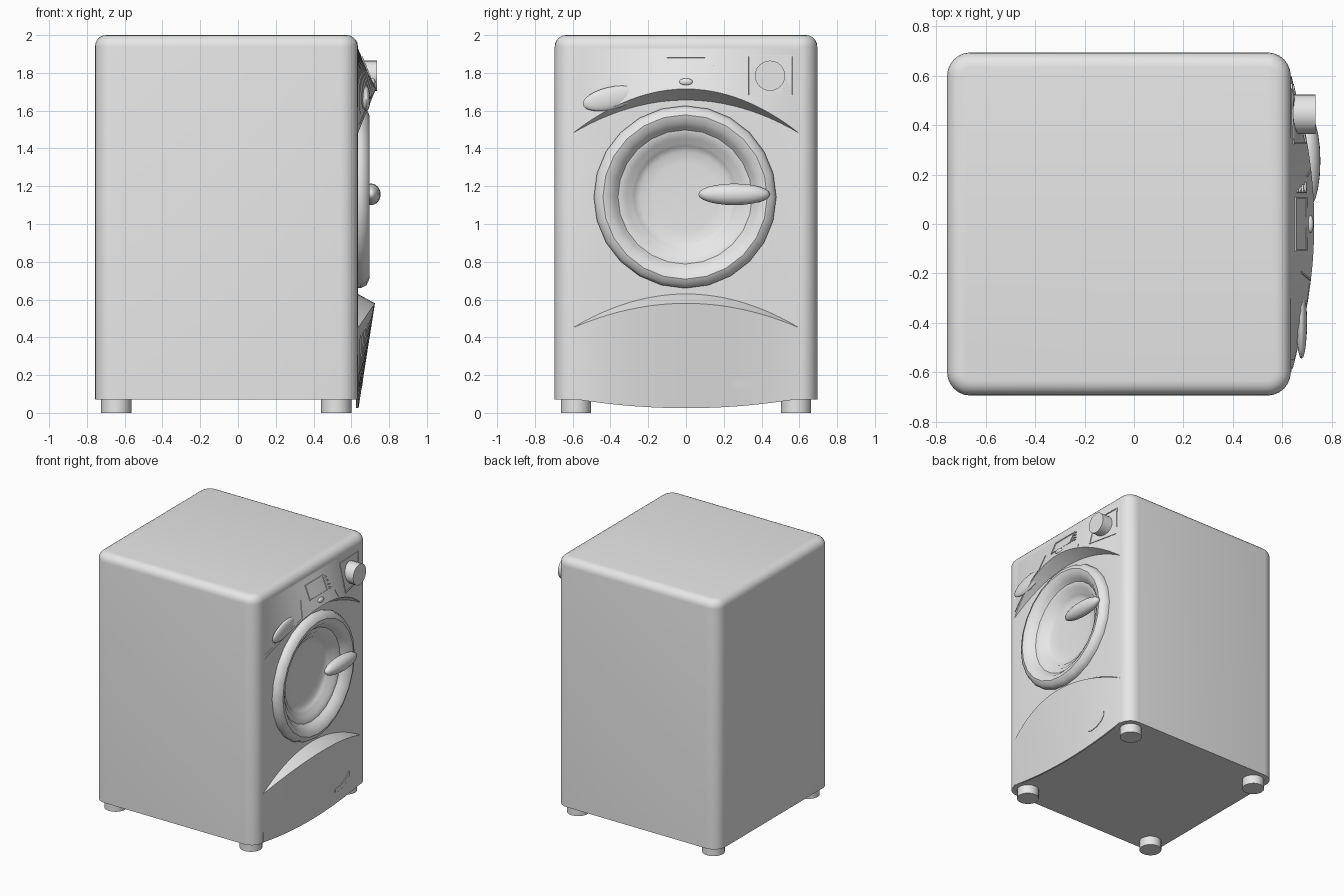
import bpy, bmesh, math
from mathutils import Matrix, Vector

cube = bpy.data.objects.get("Cube")
if cube:
    bpy.data.objects.remove(cube)

grey = bpy.data.materials.new("light grey enamel")
grey.use_nodes = True
grey.diffuse_color = (0.8, 0.8, 0.8, 1)
grey.node_tree.nodes["Principled BSDF"].inputs["Base Color"].default_value = (0.8, 0.8, 0.8, 1)

FRONT = 0.635          # x of the cabinet's door face
HALF = 0.6             # half width of the moulded panels


def finish(name, bm, angle=35):
    bmesh.ops.recalc_face_normals(bm, faces=bm.faces)
    mesh = bpy.data.meshes.new(name)
    bm.to_mesh(mesh)
    bm.free()
    mesh.materials.append(grey)
    ob = bpy.data.objects.new(name, mesh)
    bpy.context.collection.objects.link(ob)
    smooth(ob, angle)
    return ob


def smooth(ob, angle=35):
    bpy.ops.object.select_all(action='DESELECT')
    ob.select_set(True)
    bpy.context.view_layer.objects.active = ob
    bpy.ops.object.shade_smooth_by_angle(angle=math.radians(angle))


def cylinder(name, center, radius, depth, sides, along_x=False):
    bm = bmesh.new()
    rot = Matrix.Rotation(math.pi / 2, 4, 'Y') if along_x else Matrix()
    bmesh.ops.create_cone(bm, cap_ends=True, segments=sides, radius1=radius, radius2=radius,
                          depth=depth, matrix=Matrix.Translation(center) @ rot)
    return finish(name, bm)


def ellipsoid(name, center, size, tilt=0):
    bm = bmesh.new()
    mat = Matrix.Translation(center) @ Matrix.Rotation(tilt, 4, 'X') @ Matrix.Diagonal((*size, 1))
    bmesh.ops.create_uvsphere(bm, u_segments=20, v_segments=12, radius=1, matrix=mat)
    return finish(name, bm, 60)


def loft(name, section, steps=24):
    """Sweep a closed section across the panel width."""
    bm = bmesh.new()
    rows = []
    for i in range(steps + 1):
        y = HALF * (2 * i / steps - 1)
        rows.append([bm.verts.new((x, y, z)) for x, z in section(y)])
    for a, b in zip(rows, rows[1:]):
        for k in range(len(a)):
            j = (k + 1) % len(a)
            bm.faces.new((a[k], a[j], b[j], b[k]))
    bm.faces.new(rows[0])
    bm.faces.new(rows[-1])
    bmesh.ops.remove_doubles(bm, verts=bm.verts, dist=0.0005)
    return finish(name, bm, 25)


def bulge(y):
    return 1 - (y / HALF) ** 2


def upper(y):          # rear of the brow, rim, top
    s = bulge(y)
    return [(FRONT - 0.01, 1.475 + 0.175 * s), (FRONT + 0.095 * s, 1.48 + 0.235 * s), (FRONT, 1.93)]


def lower(y):          # rear of the ledge, rim, bottom, back of bottom
    s = bulge(y)
    return [(FRONT - 0.01, 0.455 + 0.18 * s), (FRONT + 0.09 * s, 0.45 + 0.13 * s),
            (FRONT + 0.003, 0.075 - 0.05 * s), (FRONT - 0.01, 0.075 - 0.05 * s)]


def surface(section, y, z):
    (x0, z0), (x1, z1) = section(y)[1:3]
    return x0 + (x1 - x0) * (z - z0) / (z1 - z0)


def plate(name, outline, section=upper, height=0.006, inset=0):
    """Raised plate following a panel; inset sinks its middle."""
    bm = bmesh.new()
    low = [bm.verts.new((surface(section, y, z) - 0.01, y, z)) for y, z in outline]
    top = [bm.verts.new((surface(section, y, z) + height, y, z)) for y, z in outline]
    n = len(low)
    for i in range(n):
        bm.faces.new((low[i], low[(i + 1) % n], top[(i + 1) % n], top[i]))
    bm.faces.new(low[::-1])
    cap = bm.faces.new(top)
    bmesh.ops.recalc_face_normals(bm, faces=bm.faces)
    if inset:
        bmesh.ops.inset_region(bm, faces=[cap], thickness=inset)
        bmesh.ops.inset_region(bm, faces=[cap], thickness=0.002, depth=-height)
    return finish(name, bm)


def box(y0, y1, z0, z1):
    return [(y0, z0), (y1, z0), (y1, z1), (y0, z1)]


def strip(name, path, width):
    shifted = [(y + width, z + width * 0.4) for y, z in reversed(path)]
    return plate(name, path + shifted, height=0.004)


# Cabinet with rounded uprights and a softer top edge
bm = bmesh.new()
bmesh.ops.create_cube(bm, size=1, matrix=Matrix.Translation((-0.061, 0, 1.035))
                      @ Matrix.Diagonal((1.392, 1.39, 1.93, 1)))
uprights = [e for e in bm.edges if abs(e.verts[0].co.z - e.verts[1].co.z) > 1]
bmesh.ops.bevel(bm, geom=uprights, offset=0.095, segments=6, profile=0.5, affect='EDGES')
rim = [e for e in bm.edges if min(v.co.z for v in e.verts) > 1.99]
bmesh.ops.bevel(bm, geom=rim, offset=0.06, segments=5, profile=0.5, affect='EDGES')
cabinet = finish("cabinet", bm)

# Door opening
door_y, door_z = -0.005, 1.143
cutter = cylinder("door_cutter", (FRONT, door_y, door_z), 0.42, 0.25, 24, True)
cutter.hide_render = True
cut = cabinet.modifiers.new("door_opening", 'BOOLEAN')
cut.operation = 'DIFFERENCE'
cut.solver = 'EXACT'
cut.object = cutter
bpy.context.view_layer.objects.active = cabinet
bpy.ops.object.modifier_apply(modifier=cut.name)
bpy.data.objects.remove(cutter)
smooth(cabinet)

# Door ring and bowl, turned around the x axis
profile = [(0.483, 0.62), (0.483, 0.65), (0.468, 0.68), (0.435, 0.695), (0.4, 0.685),
           (0.372, 0.655), (0.355, 0.635), (0.325, 0.63), (0.31, 0.615), (0.285, 0.608),
           (0.27, 0.59), (0.24, 0.577), (0.18, 0.572), (0, 0.572)]
bm = bmesh.new()
verts = [bm.verts.new((x, door_y, door_z + r)) for r, x in profile]
edges = [bm.edges.new(pair) for pair in zip(verts, verts[1:])]
bmesh.ops.spin(bm, geom=verts + edges, cent=(0, door_y, door_z), axis=(1, 0, 0),
               angle=math.tau, steps=24, use_duplicate=False)
bmesh.ops.remove_doubles(bm, verts=bm.verts, dist=0.0005)
door = finish("door", bm, 40)
if door.data.polygons[0].normal.dot(door.data.polygons[0].center - Vector((0.6, door_y, door_z))) < 0:
    door.data.flip_normals()
ellipsoid("door_handle", (0.705, 0.255, 1.157), (0.05, 0.19, 0.057))

# Moulded panels above and below the door
loft("control_panel", upper)
loft("kick_panel", lower)

# Display, buttons and dial
plate("display_frame", box(-0.11, 0.11, 1.78, 1.89), inset=0.012)
for i in range(4):
    z = 1.785 + 0.027 * i
    plate(f"indicator_{i + 1}", [(0.125, z), (0.17 - 0.01 * i, z), (0.13, z + 0.014)], height=0.008)
ellipsoid("start_button", (surface(upper, 0, 1.752), 0, 1.752), (0.014, 0.036, 0.019))
plate("dial_plate", box(0.325, 0.57, 1.675, 1.895), inset=0.01)
cylinder("dial", (0.69, 0.445, 1.785), 0.08, 0.09, 24, True)

# Detergent drawer with its seams and grip
strip("drawer_side_seam", [(-0.23, 1.69), (-0.2, 1.81)], 0.008)
strip("drawer_lower_seam", [(-0.575, 1.53), (-0.4, 1.632), (-0.24, 1.692)], -0.01)
strip("panel_seam", [(0.212, 1.695), (0.19, 1.75)], 0.008)
ellipsoid("drawer_grip", (surface(upper, -0.4, 1.665), -0.4, 1.665), (0.022, 0.15, 0.06), math.radians(13))

# Filter grip on the lower panel
grip = [(0.25, 0.165), (0.25, 0.145), (0.29, 0.132), (0.35, 0.14), (0.41, 0.17),
        (0.44, 0.205), (0.438, 0.235), (0.42, 0.245), (0.395, 0.21), (0.34, 0.18)]
plate("filter_grip", grip, lower, 0.005)

# Feet
for x, end in ((-0.645, "rear"), (0.52, "front")):
    for y, side in ((-0.583, "right"), (0.583, "left")):
        cylinder(f"{end}_{side}_foot", (x, y, 0.04), 0.08, 0.08, 20)
